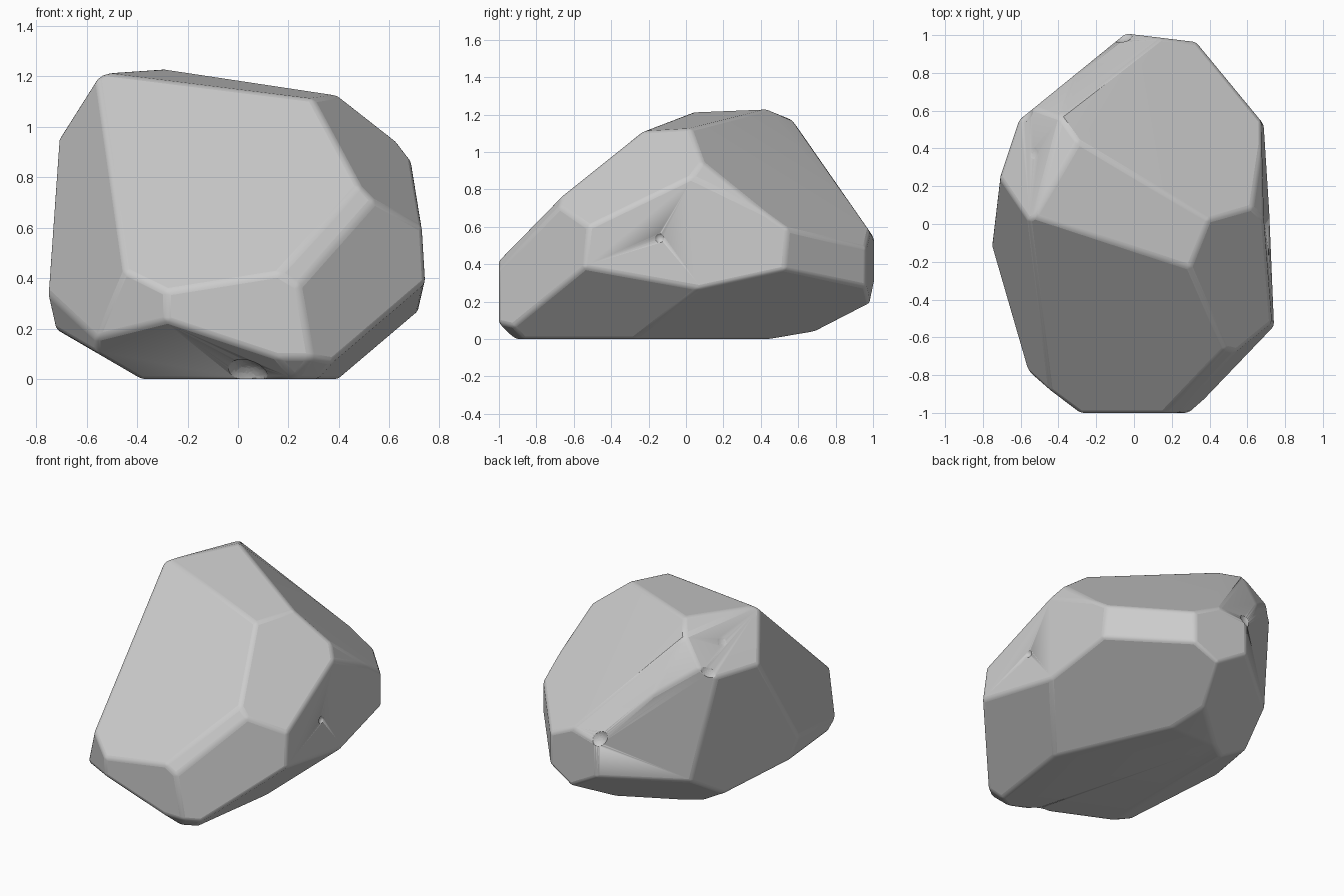
import bpy, bmesh
from mathutils import Vector

if "Cube" in bpy.data.objects:
    bpy.data.objects.remove(bpy.data.objects["Cube"])

# Facet planes of the boulder: outward normal, distance from origin
facets = [
    ((-.16, -.87, 1), 1.264),        # big front slope
    ((.094, -.095, 1), 1.160),       # top
    ((.582, .72, 1), 1.372),         # big back slope
    ((.90, -.414, 1), 1.472),        # upper right
    ((1, .052, .055), .735),         # right side
    ((.67, -.74, .12), .945),        # front right corner
    ((0, -1, 0), 1.0),               # front
    ((-.94, -.345, .27), .84),       # front left
    ((-.95, .316, -.12), .639),      # left side
    ((-.705, .235, .667), 1.193),    # upper left
    ((-.63, .776, 0), .81),          # back left
    ((-.287, .819, .499), 1.16),     # worn strip above back left
    ((.12, .99, 0), .993),           # back
    ((.77, .635, 0), .864),          # back right
    ((.70, -.098, -.70), .305),      # lower right
    ((.483, .217, -.847), .132),     # lower back right
    ((-.366, .552, -.749), .342),    # lower back left
    ((-.50, 0, -.86), .19),          # lower left
    ((-.26, -.565, -.78), .458),     # lower front left
    ((0, -.7, -.7), .64),            # lower front lip
    ((0, .17, -1), .075),            # gentle lift under the back
]
# Worn corners, cut the same way
worn = [
    ((0, .82, .57), 1.133),          # back tip
    ((-.94, -.2, -.27), .64),        # low left corner
    ((-.6, -.8, 0), .97),            # front left corner
    ((.313, -.805, .50), 1.065),     # front slope to front right corner
    ((.4, -.5, -.77), .56),          # low front right corner
    ((-.32, .15, .93), 1.303),       # top left edge
    ((.85, .25, .47), .997),         # upper right corner
]

# Boulder: a block cut down by each facet plane
bm = bmesh.new()
bmesh.ops.create_cube(bm, size=4)
bmesh.ops.translate(bm, verts=bm.verts, vec=(0, 0, 2))
for n, d in facets + worn:
    n = Vector(n)
    bmesh.ops.bisect_plane(
        bm, geom=bm.verts[:] + bm.edges[:] + bm.faces[:], dist=1e-5,
        plane_co=n * d / n.length_squared, plane_no=n, clear_outer=True)
    bmesh.ops.holes_fill(bm, edges=[e for e in bm.edges if e.is_boundary])

# Clean tiny edges, then rebuild as a clean hull
bmesh.ops.remove_doubles(bm, verts=bm.verts, dist=.04)
pts = [v.co.copy() for v in bm.verts]
bm.clear()
for p in pts:
    bm.verts.new(p)
hull = bmesh.ops.convex_hull(bm, input=bm.verts)
junk = {g for g in hull["geom_interior"] if isinstance(g, bmesh.types.BMVert)}
bmesh.ops.delete(bm, geom=list(junk), context="VERTS")
bmesh.ops.dissolve_limit(bm, angle_limit=.05, verts=bm.verts, edges=bm.edges)
bmesh.ops.recalc_face_normals(bm, faces=bm.faces)
me = bpy.data.meshes.new("boulder")
bm.to_mesh(me)
bm.free()
boulder = bpy.data.objects.new("boulder", me)
bpy.context.collection.objects.link(boulder)

# Worn edges
bev = boulder.modifiers.new("worn_edges", "BEVEL")
bev.width = .018
bev.segments = 3
bev.limit_method = "ANGLE"
bev.angle_limit = .15

# Shallow chips knocked out of the surface
chips = [((.02, -.91, -.03), .11), ((-.64, .62, 1.03), .11), ((-.60, .40, 1.17), .11),
         ((.73, -.14, .54), .03), ((-.07, 1.04, .58), .08)]
for i, (loc, r) in enumerate(chips):
    bpy.ops.mesh.primitive_ico_sphere_add(subdivisions=4, radius=r, location=loc)
    cutter = bpy.context.object
    cutter.name = f"chip_cutter_{i}"
    bpy.ops.object.shade_smooth()
    cutter.hide_render = True
    cutter.hide_set(True)
    mod = boulder.modifiers.new("chip", "BOOLEAN")
    mod.operation = "DIFFERENCE"
    mod.object = cutter
    mod.solver = "EXACT"

# Smooth fillets, crisp facets
bpy.ops.object.select_all(action="DESELECT")
boulder.select_set(True)
bpy.context.view_layer.objects.active = boulder
bpy.ops.object.shade_smooth_by_angle(angle=.3)
